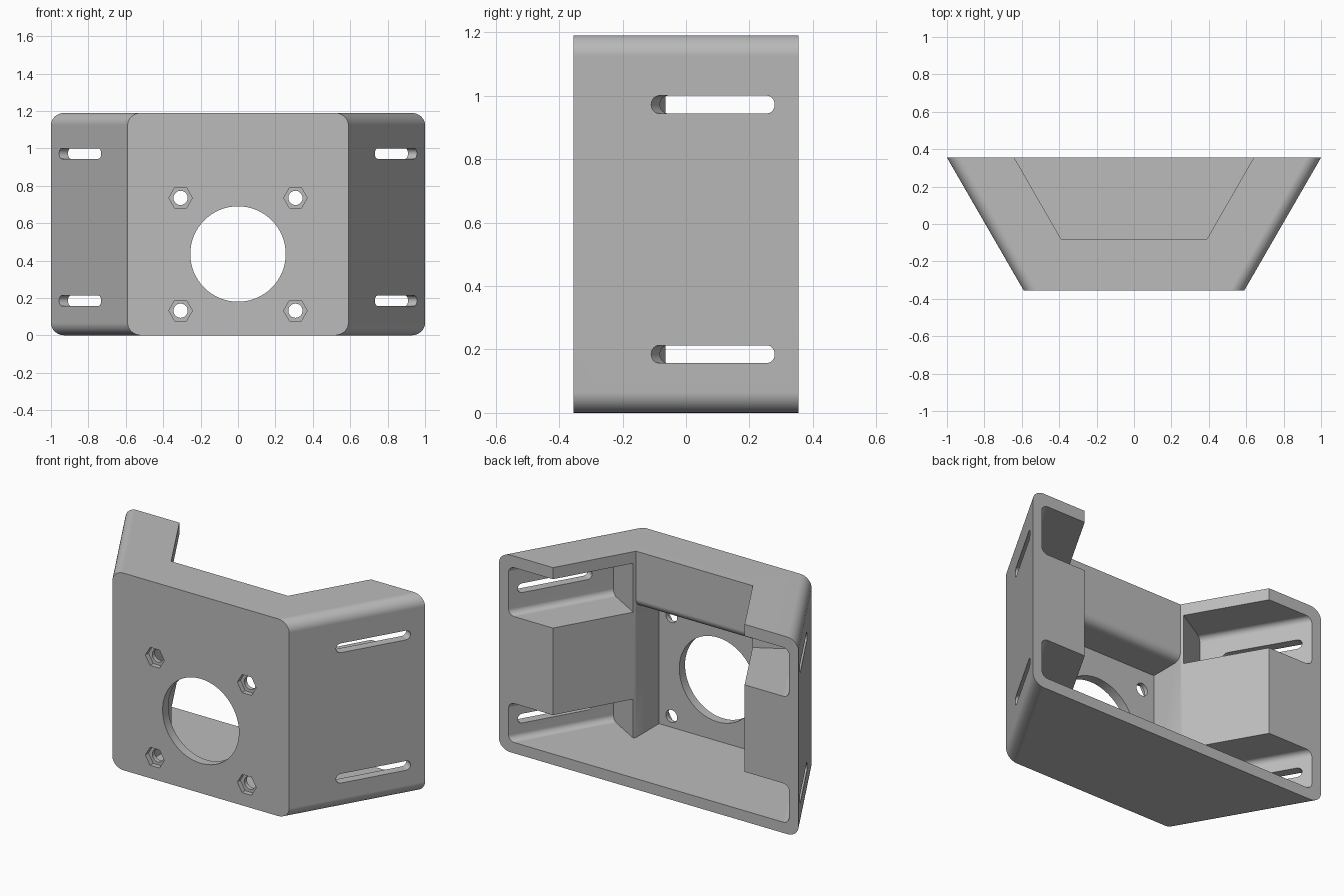
import bpy, bmesh
from math import sin, cos, pi, radians
from mathutils import Vector

cube = bpy.data.objects.get("Cube")
if cube:
    bpy.data.objects.remove(cube, do_unlink=True)

grey = bpy.data.materials.new("plain grey")
grey.use_nodes = True
colour = (0.5, 0.5, 0.5, 1)
grey.diffuse_color = colour
grey.node_tree.nodes["Principled BSDF"].inputs["Base Color"].default_value = colour

HEIGHT, FRONT, BACK = 1.19, -0.355, 0.355
FLOOR, WALL = 0.065, 0.055
FRONT_HALF, BACK_HALF = 0.59, 1.0


def loft(name, ring_a, ring_b):
    """Closed solid between two matching rings of points."""
    bm = bmesh.new()
    a = [bm.verts.new(p) for p in ring_a]
    b = [bm.verts.new(p) for p in ring_b]
    bm.faces.new(a)
    bm.faces.new(b)
    for i in range(len(a)):
        j = (i + 1) % len(a)
        bm.faces.new((a[i], a[j], b[j], b[i]))
    bmesh.ops.recalc_face_normals(bm, faces=bm.faces)
    mesh = bpy.data.meshes.new(name)
    bm.to_mesh(mesh)
    bm.free()
    mesh.materials.append(grey)
    obj = bpy.data.objects.new(name, mesh)
    bpy.context.collection.objects.link(obj)
    return obj


def arc(cx, cy, rx, ry, start, end, steps=8):
    """Points on an arc, angles in degrees."""
    angles = [radians(start + (end - start) * i / steps) for i in range(steps + 1)]
    return [(cx + rx * cos(t), cy + ry * sin(t)) for t in angles]


def circle(cx, cy, r, sides):
    return [(cx + r * cos(2 * pi * i / sides), cy + r * sin(2 * pi * i / sides))
            for i in range(sides)]


def section(half_width, y):
    """Rounded rectangle across the housing."""
    rx, rz = 0.075, 0.065
    pts = []
    for k, (sx, z) in enumerate(((1, HEIGHT - rz), (-1, HEIGHT - rz), (-1, rz), (1, rz))):
        pts += arc(sx * (half_width - rx), z, rx, rz, 90 * k, 90 * k + 90)
    return [(x, y, z) for x, z in pts]


def along_y(name, pts, y0, y1):
    return loft(name, [(x, y0, z) for x, z in pts], [(x, y1, z) for x, z in pts])


# Outer housing
bracket = loft("motor_bracket", section(FRONT_HALF, FRONT), section(BACK_HALF, BACK))
cutters = []

# Central cavity, open at the top and back
plan = [(0.39, -0.08), (0.755, 0.555), (-0.755, 0.555), (-0.39, -0.08)]
cutters.append(loft("cavity_cutter", [(x, y, FLOOR) for x, y in plan],
                    [(x, y, HEIGHT + 0.2) for x, y in plan]))

# Front chamber under the thick upper lip, with a rounded lip edge
lip = [(-0.30, FLOOR), (0, FLOOR), (0, 0.90)] + arc(-0.13, 0.90, 0.05, 0.05, 0, -90)
lip.append((-0.30, 0.85))
cutters.append(loft("chamber_cutter", [(-0.39, y, z) for y, z in lip],
                    [(0.39, y, z) for y, z in lip]))


def wall_point(side, inward, along, z):
    """Point measured from the front corner of a slanted side wall."""
    x = FRONT_HALF + 0.5 * along - 0.866 * inward
    y = FRONT + 0.866 * along + 0.5 * inward
    return Vector((side * x, y, z))


# Side pockets and their mounting slots
for side in (1, -1):
    for low, high, slot_z in ((FLOOR, 0.30, 0.185), (0.825, 1.12, 0.972)):
        r = 0.035
        profile = [(0.40, low), (0.40, high)]
        profile += arc(WALL + r, high - r, r, r, 90, 180)
        profile += arc(WALL + r, low + r, r, r, 180, 270)
        cutters.append(loft("pocket_cutter",
                            [wall_point(side, n, 0.155, z) for n, z in profile],
                            [wall_point(side, n, 1.3, z) for n, z in profile]))
        r = 0.028
        slot = arc(0.733 - r, slot_z, r, r, -90, 90) + arc(0.283 + r, slot_z, r, r, 90, 270)
        cutters.append(loft("slot_cutter",
                            [wall_point(side, -0.1, u, z) for u, z in slot],
                            [wall_point(side, 0.12, u, z) for u, z in slot]))

# Shaft opening
cutters.append(along_y("shaft_cutter", circle(0, 0.435, 0.255, 64), FRONT - 0.1, -0.2))

# Screw holes with hexagonal nut recesses
for x in (-0.307, 0.307):
    for z in (0.132, 0.735):
        cutters.append(along_y("nut_cutter", circle(x, z, 0.063, 6), FRONT - 0.1, FRONT + 0.03))
        cutters.append(along_y("screw_cutter", circle(x, z, 0.038, 24), FRONT - 0.1, -0.2))

# Carve the housing
bpy.context.view_layer.objects.active = bracket
bracket.select_set(True)
for cutter in cutters:
    cutter.hide_render = True
    mod = bracket.modifiers.new("cut", 'BOOLEAN')
    mod.operation = 'DIFFERENCE'
    mod.solver = 'EXACT'
    mod.object = cutter
    bpy.ops.object.modifier_apply(modifier=mod.name)
    bpy.data.objects.remove(cutter, do_unlink=True)

# Smooth fillets, crisp edges
bpy.ops.object.shade_smooth_by_angle(angle=radians(30))
normals = bracket.modifiers.new("weighted_normals", 'WEIGHTED_NORMAL')
normals.keep_sharp = True
